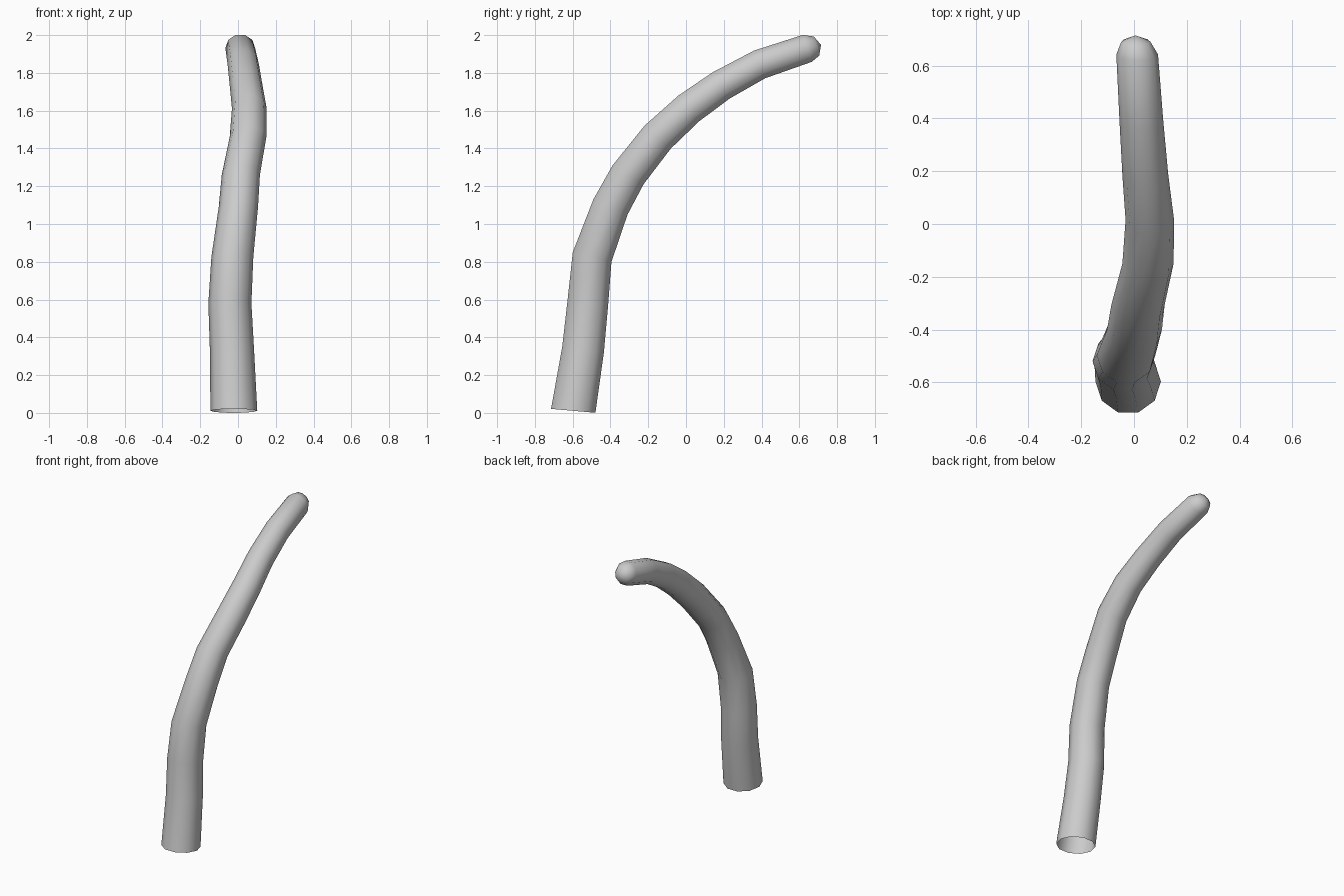
import bpy, bmesh, math
from mathutils import Vector, Matrix

if "Cube" in bpy.data.objects:
    bpy.data.objects.remove(bpy.data.objects["Cube"])

SIDES = 10

# Tube sections: centre x, y, z, radius, forward lean in degrees
sections = [
    (-0.022, -0.597, 0.011, 0.124, 5),
    (-0.032, -0.545, 0.335, 0.117, 8),
    (-0.043, -0.520, 0.580, 0.114, 9),
    (-0.030, -0.497, 0.825, 0.111, 14),
    (0.002, -0.400, 1.090, 0.104, 24),
    (0.015, -0.307, 1.260, 0.101, 31),
    (0.053, -0.150, 1.460, 0.097, 41),
    (0.060, 0.015, 1.612, 0.092, 51),
    (0.043, 0.185, 1.733, 0.087, 57),
    (0.028, 0.390, 1.845, 0.083, 68),
    (0.012, 0.643, 1.930, 0.079, 72),
    (0.007, 0.691, 1.942, 0.055, 74),   # shoulder of the rounded tip
]
tip_point = Vector((0.005, 0.715, 1.948))

bm = bmesh.new()


def add_ring(x, y, z, radius, lean):
    turn = Matrix.Rotation(-math.radians(lean), 3, 'X')
    ring = []
    for i in range(SIDES):
        a = 2 * math.pi * i / SIDES
        offset = Vector((radius * math.cos(a), radius * math.sin(a), 0))
        ring.append(bm.verts.new(Vector((x, y, z)) + turn @ offset))
    return ring


# Bent tube, open at the foot
rings = [add_ring(*s) for s in sections]
for low, high in zip(rings, rings[1:]):
    for i in range(SIDES):
        j = (i + 1) % SIDES
        bm.faces.new((low[i], low[j], high[j], high[i]))

# Rounded tip
tip = bm.verts.new(tip_point)
for i in range(SIDES):
    bm.faces.new((rings[-1][i], rings[-1][(i + 1) % SIDES], tip))

for f in bm.faces:
    f.smooth = True
mesh = bpy.data.meshes.new("bent_tube")
bm.to_mesh(mesh)
bm.free()
obj = bpy.data.objects.new("bent_tube", mesh)
bpy.context.collection.objects.link(obj)
